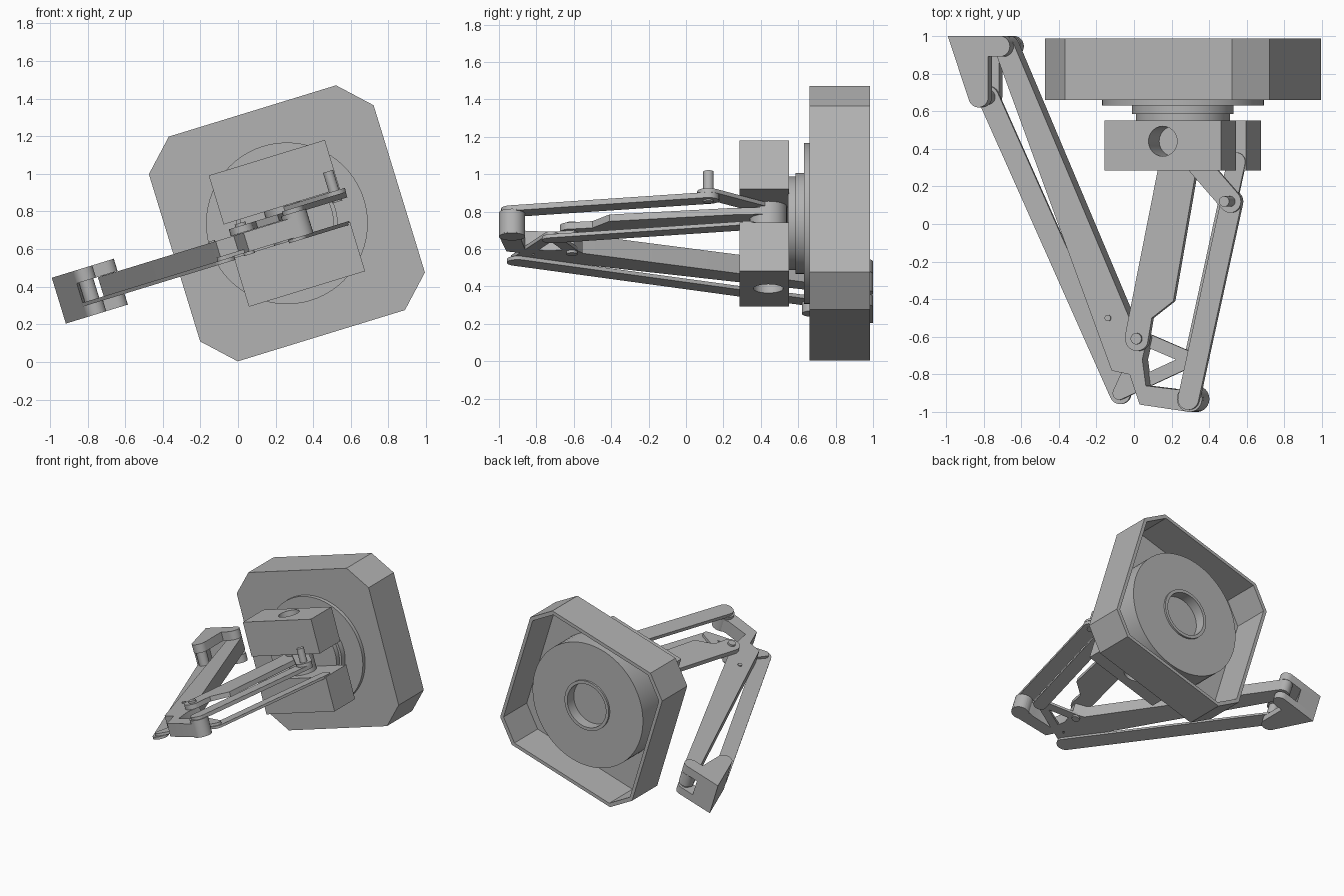
import bpy, bmesh, math
from mathutils import Matrix, Vector

if "Cube" in bpy.data.objects:
    bpy.data.objects.remove(bpy.data.objects["Cube"])

# The whole machine is built upright, then rolled about the y axis
WORLD = Matrix.Translation((0.26, 0, 0.737)) @ Matrix.Rotation(math.radians(-17.05), 4, 'Y')
grey = bpy.data.materials.new("light_grey")
grey.diffuse_color = (0.45, 0.45, 0.45, 1)
grey.use_nodes = True
grey.node_tree.nodes["Principled BSDF"].inputs["Base Color"].default_value = grey.diffuse_color


def finish(name, bm, smooth=False):
    bmesh.ops.recalc_face_normals(bm, faces=bm.faces)
    me = bpy.data.meshes.new(name)
    bm.to_mesh(me)
    bm.free()
    ob = bpy.data.objects.new(name, me)
    bpy.context.collection.objects.link(ob)
    me.materials.append(grey)
    ob.matrix_world = WORLD
    if smooth:
        bpy.ops.object.select_all(action='DESELECT')
        bpy.context.view_layer.objects.active = ob
        ob.select_set(True)
        bpy.ops.object.shade_smooth_by_angle(angle=math.radians(30))
    return ob


def loft(name, rings, smooth=False):
    """Skin a series of closed rings and cap both ends."""
    bm = bmesh.new()
    vs = [[bm.verts.new(p) for p in r] for r in rings]
    n = len(vs[0])
    for a, b in zip(vs, vs[1:]):
        for i in range(n):
            bm.faces.new((a[i], a[(i + 1) % n], b[(i + 1) % n], b[i]))
    bm.faces.new(vs[0])
    bm.faces.new(vs[-1])
    return finish(name, bm, smooth)


def plate(name, pts, z0, z1):
    return loft(name, [[(x, y, z) for x, y in pts] for z in (z0, z1)], True)


def arc(c, r, a0, a1, n=12):
    return [(c[0] + r * math.cos(math.radians(a0 + (a1 - a0) * i / n)),
             c[1] + r * math.sin(math.radians(a0 + (a1 - a0) * i / n))) for i in range(n + 1)]


def link(name, a, b, r, z0, z1):
    """Flat bar with rounded ends."""
    t = math.degrees(math.atan2(b[1] - a[1], b[0] - a[0]))
    return plate(name, arc(b, r, t - 90, t + 90) + arc(a, r, t + 90, t + 270), z0, z1)


def pin(name, c, r, z0, z1):
    return plate(name, arc(c, r, 0, 345, 23), z0, z1)


def turned(name, profile, n=64):
    """Solid of revolution about the y axis from (radius, y) pairs."""
    return loft(name, [[(r * math.cos(2 * math.pi * i / n), y, r * math.sin(2 * math.pi * i / n))
                        for i in range(n)] for r, y in profile], True)


def octagon(h, c, y):
    k = h - c
    return [(x, y, z) for x, z in ((h, k), (k, h), (-k, h), (-h, k),
                                   (-h, -k), (-k, -h), (k, -h), (h, -k))]


# Pivot positions in the arm plane
SHOULDER, ELBOW = (0, 0.44), (-0.238, -0.61)
CRANK, TAIL = (0.29, 0.12), (0.05, -0.93)
ANCHOR, CORNER = (0.27, 0.33), (0.03, -0.72)
WRIST, WRIST_LOW, KNEE = (-0.99, 0.945), (-1.11, 0.675), (-0.376, -0.9)

# Hollow base housing, open at the back
loft("base_housing", [octagon(0.625, 0.16, 0.66), octagon(0.625, 0.16, 0.985),
                      octagon(0.598, 0.149, 0.985), octagon(0.598, 0.149, 0.685)])
turned("base_drum", [(0.5, 0.68), (0.5, 0.9), (0.2, 0.9), (0.2, 0.915), (0.175, 0.915), (0.175, 0.83)])
turned("turntable", [(0.43, 0.665), (0.43, 0.63), (0.27, 0.63), (0.27, 0.585), (0.25, 0.585), (0.25, 0.545)])

# Two motor boxes, each with a blind round bore
for side, name in ((1, "upper_motor_box"), (-1, "lower_motor_box")):
    z0, z1 = side * 0.093, side * 0.365
    box = loft(name, [[(x, y, z) for x, y in ((-0.323, 0.285), (0.323, 0.285), (0.323, 0.55), (-0.323, 0.55))]
                      for z in (z0, z1)])
    cutter = pin(name + "_bore_cutter", SHOULDER, 0.08, side * 0.17, side * 0.4)
    cutter.hide_render = True
    cutter.hide_viewport = True
    cutter.display_type = 'WIRE'
    mod = box.modifiers.new("bore", 'BOOLEAN')
    mod.object = cutter
    mod.operation = 'DIFFERENCE'
    mod.solver = 'EXACT'

# Shoulder shaft and main arm
pin("shoulder_shaft", SHOULDER, 0.1, -0.095, 0.095)
plate("main_arm", arc(SHOULDER, 0.1, 0, 180) + [(-0.125, 0.27), (-0.305, -0.6)]
      + arc(ELBOW, 0.065, 190, 335) + [(-0.155, -0.5), (-0.035, -0.41), (0.085, 0.25)], 0.022, 0.06)
pin("elbow_pin", ELBOW, 0.03, -0.1, 0.075)

# Forearm with its bent tail
plate("forearm", arc(WRIST, 0.055, 25, 205) + [(-0.39, -0.78), (-0.29, -0.8), (-0.235, -0.96)]
      + arc(TAIL, 0.07, 265, 440) + [(-0.03, -0.88), (-0.2, -0.86), (-0.22, -0.72),
                                     (-0.19, -0.6), (-0.27, -0.55)], -0.085, 0.02)
pin("tail_boss", TAIL, 0.07, -0.09, 0.045)
pin("forearm_peg", (-0.41, -0.5), 0.017, 0.01, 0.028)

# Drive crank and its push rod
link("crank", SHOULDER, CRANK, 0.06, 0.068, 0.09)
link("push_rod", TAIL, CRANK, 0.058, 0.038, 0.068)
pin("crank_pin", CRANK, 0.028, 0.03, 0.2)

# Levelling linkage underneath
link("anchor_rod", CORNER, ANCHOR, 0.05, -0.105, -0.085)
for i, (a, b) in enumerate(((ELBOW, CORNER), (CORNER, KNEE), (KNEE, ELBOW))):
    link("triangle_strut_%d" % (i + 1), a, b, 0.035, -0.085 , -0.065)
link("level_rod", KNEE, WRIST_LOW, 0.058, -0.105, -0.085)

# Forked end bracket
outline = [(-1.28, 1.0)] + arc(WRIST_LOW, 0.055, 200, 360) + [(-1.055, 0.89)] \
    + arc(WRIST, 0.055, 270, 450)
plate("bracket_top_plate", outline, 0.022, 0.09)
plate("bracket_bottom_plate", outline, -0.165, -0.105)
plate("bracket_wall", [(-1.28, 1.0), (-1.162, 0.657), (-1.14, 0.74), (-1.17, 0.85), (-1.1, 1.0)], -0.165, 0.09)
pin("bracket_low_pin", WRIST_LOW, 0.04, -0.12, 0.04)
pin("bracket_high_pin", WRIST, 0.035, -0.12, 0.04)
